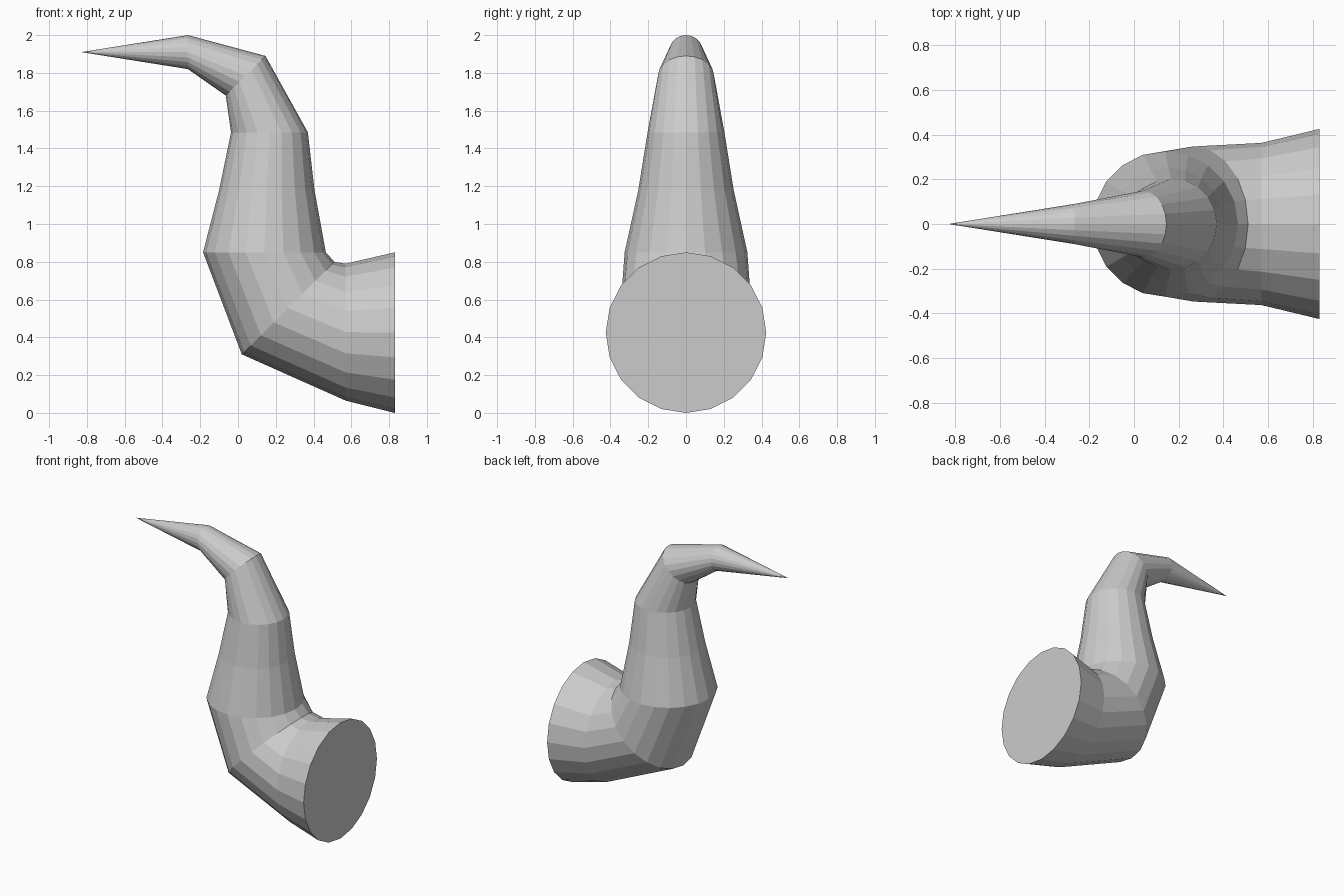
import bpy, bmesh
from math import cos, sin, pi
from mathutils import Vector

if "Cube" in bpy.data.objects:
    bpy.data.objects.remove(bpy.data.objects["Cube"])

SIDES = 20
# each ring: inner (x, z) and outer (x, z) point of the bend profile
RINGS = [((0.83, 0.85), (0.83, 0.0)),
         ((0.57, 0.79), (0.57, 0.065)),
         ((0.51, 0.80), (0.02, 0.31)),
         ((0.465, 0.85), (-0.185, 0.85)),
         ((0.405, 1.18), (-0.10, 1.18)),
         ((0.37, 1.485), (-0.037, 1.485)),
         ((0.145, 1.89), (-0.065, 1.68)),
         ((-0.265, 2.0), (-0.265, 1.82))]
TIP = (-0.83, 0, 1.91)

bm = bmesh.new()


def ring(a, b):
    # circle standing across the bend plane, with a-b as its diameter
    a, b = Vector((a[0], 0, a[1])), Vector((b[0], 0, b[1]))
    c, r = (a + b) / 2, (a - b) / 2
    side = Vector((0, r.length, 0))
    return [bm.verts.new(c + r * cos(2 * pi * i / SIDES) + side * sin(2 * pi * i / SIDES))
            for i in range(SIDES)]


# curved horn body
loops = [ring(a, b) for a, b in RINGS]
for lo, hi in zip(loops, loops[1:]):
    for i in range(SIDES):
        j = (i + 1) % SIDES
        bm.faces.new((lo[i], lo[j], hi[j], hi[i]))

# flat base cap and pointed tip
bm.faces.new(loops[0])
tip = bm.verts.new(TIP)
for i in range(SIDES):
    bm.faces.new((loops[-1][i], loops[-1][(i + 1) % SIDES], tip))

bmesh.ops.recalc_face_normals(bm, faces=bm.faces)
mesh = bpy.data.meshes.new("horn")
bm.to_mesh(mesh)
bm.free()
horn = bpy.data.objects.new("horn", mesh)
bpy.context.collection.objects.link(horn)
